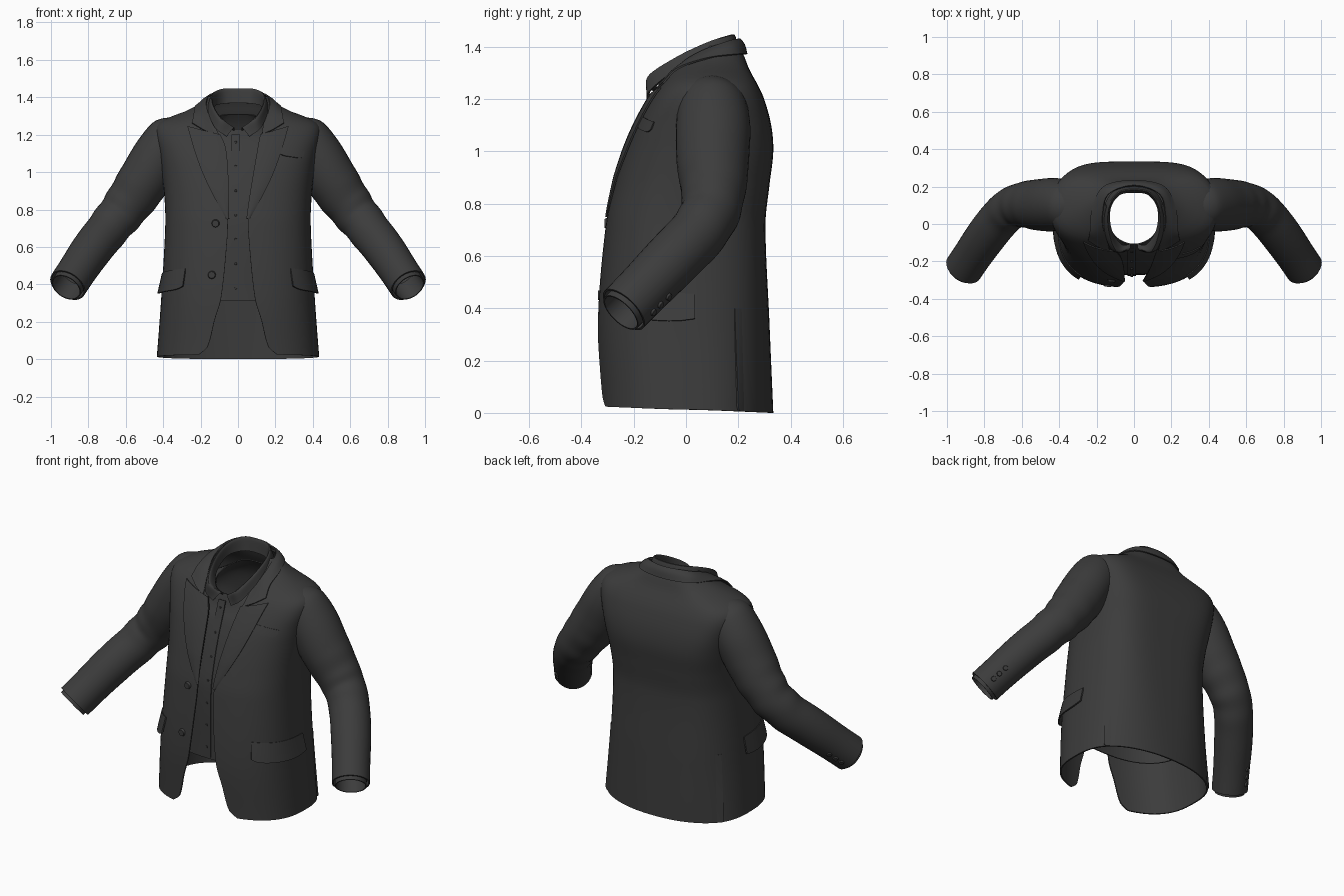
import bpy, bmesh, math
from math import sin, cos, pi, copysign
from mathutils import Vector

cube = bpy.data.objects.get("Cube")
if cube:
    bpy.data.objects.remove(cube, do_unlink=True)

cloth = bpy.data.materials.new("charcoal cloth")
cloth.use_nodes = True
GREY = (0.045, 0.045, 0.045, 1)
cloth.diffuse_color = GREY
cloth.node_tree.nodes["Principled BSDF"].inputs["Base Color"].default_value = GREY


def smooth_key(keys, u):
    """Smoothly interpolate rows of (u, values...)."""
    u = min(max(u, keys[0][0]), keys[-1][0])
    i = max(j for j in range(len(keys) - 1) if keys[j][0] <= u)

    def slope(j, c):
        a, b = keys[max(j - 1, 0)], keys[min(j + 1, len(keys) - 1)]
        return (b[c] - a[c]) / (b[0] - a[0])
    p, q = keys[i], keys[i + 1]
    h = q[0] - p[0]
    t = (u - p[0]) / h
    t2, t3 = t * t, t * t * t
    return [(2*t3 - 3*t2 + 1) * p[c] + (t3 - 2*t2 + t) * h * slope(i, c)
            + (3*t2 - 2*t3) * q[c] + (t3 - t2) * h * slope(i + 1, c)
            for c in range(1, len(p))]


def grid(name, rows, loop=False, thick=0.008, mirror=False):
    """Sheet of cloth through rows of points."""
    bm = bmesh.new()
    vs = [[bm.verts.new(p) for p in row] for row in rows]
    n = len(rows[0])
    for a, b in zip(vs, vs[1:]):
        for j in range(n if loop else n - 1):
            k = (j + 1) % n
            bm.faces.new((a[j], a[k], b[k], b[j]))
    bmesh.ops.recalc_face_normals(bm, faces=bm.faces)
    finish(name, bm, thick, mirror)


def finish(name, bm, thick=0, mirror=False):
    me = bpy.data.meshes.new(name)
    bm.to_mesh(me)
    bm.free()
    ob = bpy.data.objects.new(name, me)
    bpy.context.collection.objects.link(ob)
    me.materials.append(cloth)
    if mirror:
        ob.modifiers.new("mirror", 'MIRROR')
    if thick:
        mod = ob.modifiers.new("thickness", 'SOLIDIFY')
        mod.thickness, mod.offset = thick, 0
    bpy.ops.object.select_all(action='DESELECT')
    ob.select_set(True)
    bpy.context.view_layer.objects.active = ob
    bpy.ops.object.convert(target='MESH')
    bpy.ops.object.shade_smooth_by_angle(angle=math.radians(40))


def button(name, pos, normal, r, depth=0.012):
    bm = bmesh.new()
    bmesh.ops.create_cone(bm, cap_ends=True, segments=20, radius1=r, radius2=r * 0.8, depth=depth)
    rot = Vector(normal).to_track_quat('Z', 'Y').to_matrix()
    bmesh.ops.rotate(bm, verts=bm.verts, matrix=rot)
    bmesh.ops.translate(bm, verts=bm.verts, vec=pos)
    finish(name, bm)


# Profiles: height, half width, front y, back y, squareness
JACKET = [(0, .43, -.325, .33, 2.6), (.35, .405, -.335, .315, 2.6), (.72, .385, -.303, .30, 2.6),
          (.87, .39, -.27, .315, 2.6), (1.0, .405, -.23, .33, 2.7), (1.1, .42, -.188, .322, 2.9),
          (1.2, .44, -.135, .295, 2.9), (1.255, .43, -.1, .27, 2.6), (1.29, .365, -.073, .25, 2.3),
          (1.32, .283, -.045, .235, 2.1), (1.36, .207, 0, .22, 2), (1.4, .16, .05, .20, 2)]
SHIRT = [(.31, .36, -.27, .27, 2.4), (.72, .35, -.265, .26, 2.4), (.87, .355, -.237, .27, 2.4),
         (1.0, .36, -.2, .28, 2.4), (1.1, .36, -.163, .27, 2.4), (1.2, .3, -.128, .25, 2.3),
         (1.27, .2, -.115, .215, 2.2), (1.31, .14, -.108, .185, 2)]
# Half width of the front opening: height, right side, left side
OPENING = [(0, .21, .21), (.04, .165, .165), (.2, .125, .125), (.33, .09, .09), (.64, .058, .058),
           (.77, .055, .055), (1.12, .07, .11), (1.25, .125, .135), (1.32, .145, .145), (1.4, .145, .145)]


def skin(prof, t, z, off=0):
    """Point on the body at angle t (0 = front, quarter turn = left)."""
    w, yf, yb, n = smooth_key(prof, z)
    yc, d = (yf + yb) / 2, (yb - yf) / 2
    if cos(t) < 0:      # the back is round at the hem and square at the shoulder blades
        n += (min(z, 1.1) * 1.4 - .35) * cos(t) ** 2
    x = w * copysign(abs(sin(t)) ** (2 / n), sin(t))
    y = -d * copysign(abs(cos(t)) ** (2 / n), cos(t))
    nrm = Vector((x / w**2, y / d**2, 0)).normalized() * off
    if prof is JACKET:  # the hem rises and the shirt neckline dips to the front
        shift = .0125 * max(0, 1 - z / .3)
    else:
        shift = -.04 * max(0, (z - 1.1) / .21)
    return Vector((x, yc + y, z + shift * (1 + cos(t)))) + nrm


def front_y(prof, x, z):
    w, yf, yb, n = smooth_key(prof, z)
    return (yf + yb) / 2 - (yb - yf) / 2 * max(0, 1 - (abs(x) / w) ** n) ** (1 / n)


# Jacket body, open down the front
rows = []
for i in range(71):
    z = 1.4 * i / 70
    w, _, _, n = smooth_key(JACKET, z)
    right, left = smooth_key(OPENING, z)
    t0 = math.asin(min(1, (left / w) ** (n / 2)))
    t1 = 2 * pi - math.asin(min(1, (right / w) ** (n / 2)))
    rows.append([skin(JACKET, t0 + (t1 - t0) * j / 72, z) for j in range(73)])
grid("jacket_body", rows)

# Shirt body and button placket
grid("shirt_body", [[skin(SHIRT, 2 * pi * j / 64, .31 + i / 40) for j in range(64)]
                    for i in range(41)], loop=True, thick=0.006)
grid("shirt_placket", [[(x, front_y(SHIRT, x, z) - .005, z) for x in (-.035, -.012, .012)]
                       for z in [.32 + .88 * i / 30 for i in range(31)]], thick=0.006)
for i in range(7):
    z = .38 + i * .13
    button("shirt_button", (-.012, front_y(SHIRT, 0, z) - .009, z), (0, -1, 0), .007, .007)

# Lapels laid over the chest
for s, name in ((-1, "right_lapel"), (1, "left_lapel")):
    rows = []
    for i in range(25):
        v = i / 24
        row = []
        for j in range(9):
            u = j / 8
            z = .75 + .45 * v + .045 * u * v * v
            inner = smooth_key(OPENING, z)[s > 0] - .006
            outer = .06 + .21 * v + .02 * sin(pi * v)
            x = inner + (max(outer, inner + .004) - inner) * u
            lift = .004 + .008 * min(1, 3 * v) + .004 * sin(pi * u)
            row.append((s * x, front_y(JACKET, x, z) - lift, z))
        rows.append(row)
    grid(name, rows, thick=0.007)


# Collars: each edge runs from the left front, round the neck, to the right front
def collar(name, edges, thick):
    lines = []
    for half in edges:
        full = half + [(-x, y, z) for x, y, z in half[-2::-1]]
        keys = [(i, *p) for i, p in enumerate(full)]
        lines.append([smooth_key(keys, (len(full) - 1) * j / 64) for j in range(65)])
    rows = []
    for i in range(13):
        rows.append([smooth_key([(k, *line[j]) for k, line in enumerate(lines)], i / 6)
                     for j in range(65)])
    grid(name, rows, thick=thick)


def on_chest(x, z):
    return (x, front_y(JACKET, x, z) - .012, z)


collar("jacket_collar", [
    [on_chest(.128, 1.2), (.162, -.035, 1.32), (.168, .05, 1.378), (.135, .16, 1.42), (0, .205, 1.43)],
    [on_chest(.185, 1.226), (.2, -.038, 1.32), (.197, .07, 1.373), (.15, .183, 1.403), (0, .222, 1.408)],
    [on_chest(.245, 1.262), (.235, -.03, 1.318), (.222, .085, 1.357), (.16, .2, 1.372), (0, .232, 1.372)]], .007)
collar("shirt_collar", [
    [(.02, -.11, 1.222), (.07, -.108, 1.255), (.122, -.03, 1.3), (.128, .08, 1.35), (.08, .155, 1.365), (0, .17, 1.37)],
    [(.025, -.135, 1.235), (.095, -.142, 1.288), (.137, -.03, 1.362), (.135, .085, 1.416), (.085, .165, 1.442), (0, .182, 1.445)],
    [(.06, -.15, 1.19), (.12, -.135, 1.235), (.157, -.025, 1.32), (.154, .1, 1.37), (.1, .178, 1.39), (0, .198, 1.395)]], .006)


# Pocket flaps, breast pocket and side vents follow the jacket surface
def patch(name, t0, t1, z0, z1, drop, off0, off1, s=1, fade=0):
    rows = []
    for i in range(9):
        v = i / 8
        row = []
        for j in range(13):
            u = j / 12
            off = (off0 + (off1 - off0) * v) * (1 - fade * u)
            low = z0 + .015 * abs(2 * u - 1) ** 6
            row.append(skin(JACKET, s * (t0 + (t1 - t0) * u), low + (z1 - low) * v - drop * u, off))
        rows.append(row)
    grid(name, rows, thick=0.008)


for s, side in ((-1, "right"), (1, "left")):
    patch(side + "_pocket_flap", .68, 1.64, .375, .485, .03, .022, .005, s)
    patch(side + "_vent", 2.1, 2.28, 0, .4, 0, .008, .003, s, fade=1.6)
patch("breast_pocket", .39, .87, 1.09, 1.133, .02, .006, .005)

# Front buttons
for x, z in ((-.12, .725), (-.14, .45)):
    button("front_button", (x, front_y(JACKET, x, z) - .008, z), (-.1, -1, 0), .022)

# Sleeve: step, centre x y z, radius across, radius front to back
ARM = [(0, .27, .10, 1.25, .02, .02), (1, .315, .10, 1.22, .087, .09), (2, .35, .10, 1.183, .128, .125),
       (3, .42, .104, 1.095, .133, .138), (4, .485, .102, .985, .135, .136), (5, .54, .104, .90, .130, .128),
       (6, .60, .102, .815, .120, .115), (7, .66, .08, .74, .112, .108), (8, .72, .025, .665, .108, .106),
       (9, .79, -.063, .575, .105, .105), (10, .858, -.16, .475, .1, .1), (11, .911, -.238, .395, .099, .099)]


def arm(u):
    """Centre, direction and radii along the sleeve."""
    v = smooth_key(ARM, u)
    a, b = (Vector(smooth_key(ARM, k)[:3]) for k in (max(u - .1, 0), min(u + .1, 11)))
    return Vector(v[:3]), (b - a).normalized(), v[3], v[4]


def ring(c, t, ra, rb, ripple=0, n=32):
    a = Vector((0, 1, 0)).cross(t).normalized()
    b = t.cross(a)
    pts = []
    for j in range(n):
        g = 2 * pi * j / n
        k = 1 + ripple * sin(g + 1)
        pts.append(c + a * cos(g) * ra * k + b * sin(g) * rb * k)
    return pts


rows = []
for i in range(67):
    u = i / 6
    c, t, ra, rb = arm(min(u, 11))
    fold = .03 * math.exp(-((u - 6.5) / 1.6) ** 2) * sin(u * 5)
    rows.append(ring(c, t, ra, rb, fold))
grid("sleeves", rows, loop=True, mirror=True)

# Shirt cuffs show past the sleeve ends
c, t, ra, rb = arm(11)
grid("shirt_cuffs", [ring(c + t * d, t, .083, .083) for d in (-.1, -.04, .018)],
     loop=True, mirror=True, thick=0.006)

# Three buttons on each sleeve
for s in (-1, 1):
    for u in (9.85, 10.2, 10.55):
        c, t, ra, rb = arm(u)
        v = Vector((.55, .6, -.55))
        nrm = (v - t * v.dot(t)).normalized()
        p = c + nrm * (ra + .005)
        button("sleeve_button", (s * p.x, p.y, p.z), (s * nrm.x, nrm.y, nrm.z), .016)
